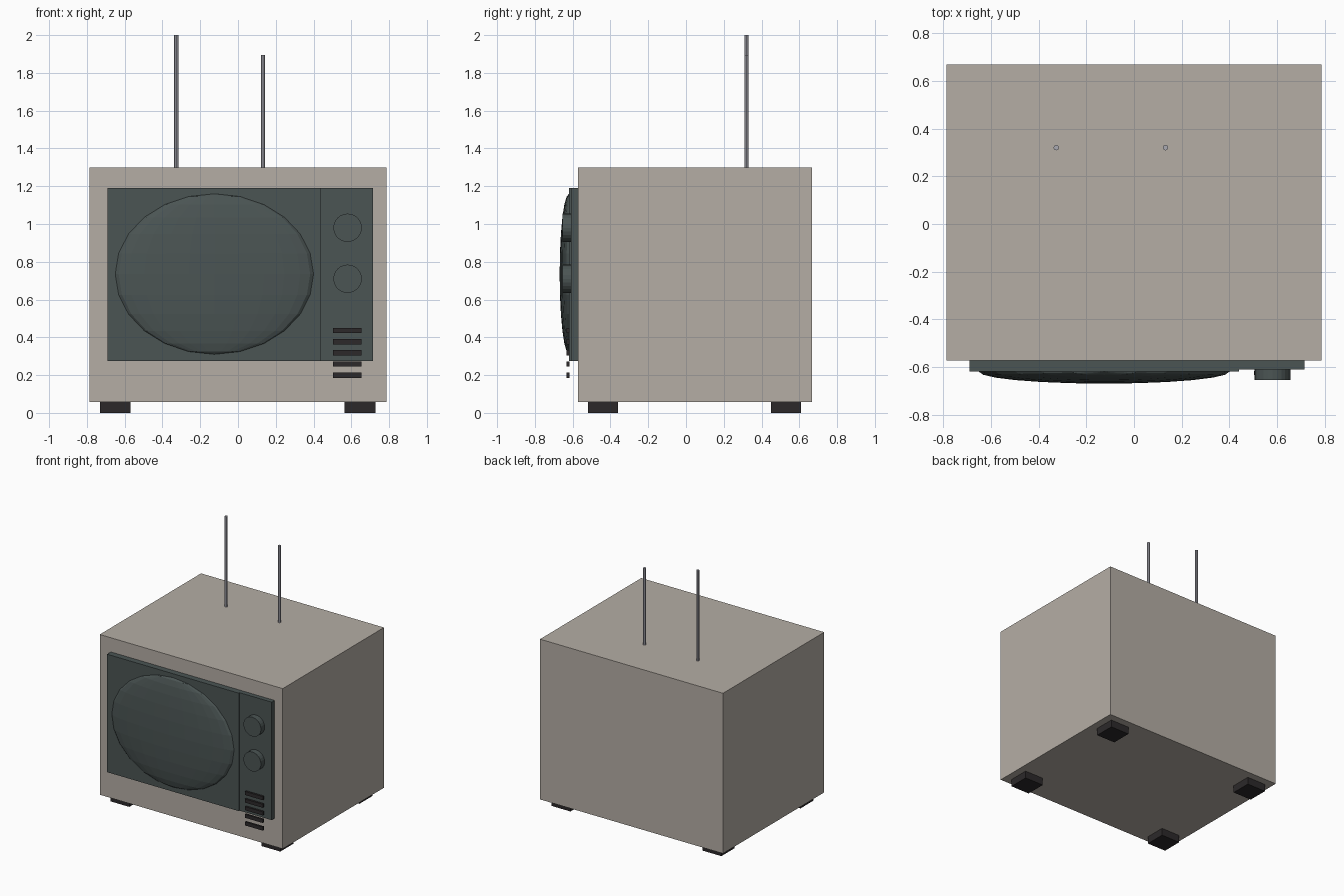
import bpy
import math

if "Cube" in bpy.data.objects:
    bpy.data.objects.remove(bpy.data.objects["Cube"])


def material(name, rgb):
    m = bpy.data.materials.new(name)
    m.use_nodes = True
    m.diffuse_color = (*rgb, 1)
    m.node_tree.nodes["Principled BSDF"].inputs["Base Color"].default_value = (*rgb, 1)
    return m


BEIGE = material("warm grey casing", (0.46, 0.42, 0.375))
SLATE = material("dark slate", (0.07, 0.09, 0.088))
BLACK = material("soft black", (0.025, 0.022, 0.023))
METAL = material("pale metal", (0.40, 0.40, 0.45))


def finish(name, mat):
    ob = bpy.context.object
    ob.name = name
    ob.data.materials.append(mat)
    return ob


def box(name, mat, x, y, z):
    """Box from (min, max) ranges on each axis."""
    bpy.ops.mesh.primitive_cube_add(size=1)
    ob = finish(name, mat)
    ob.location = [sum(r) / 2 for r in (x, y, z)]
    ob.scale = [r[1] - r[0] for r in (x, y, z)]


def rod(name, mat, sides, radius, depth, centre, tilt=0):
    bpy.ops.mesh.primitive_cylinder_add(vertices=sides, radius=radius, depth=depth,
                                        location=centre, rotation=(tilt, 0, 0))
    finish(name, mat)


# Casing and the two front panels
box("casing", BEIGE, (-0.785, 0.785), (-0.573, 0.668), (0.057, 1.3))
box("screen_panel", SLATE, (-0.69, 0.44), (-0.619, -0.57), (0.275, 1.19))
box("control_panel", SLATE, (0.44, 0.715), (-0.609, -0.57), (0.275, 1.19))

# Bulging screen: a flattened faceted sphere half sunk into its panel
bpy.ops.mesh.primitive_uv_sphere_add(segments=24, ring_count=12, radius=1,
                                     location=(-0.125, -0.619, 0.735))
screen = finish("screen", SLATE)
screen.scale = (0.525, 0.05, 0.425)

# Control knobs
for name, z in (("upper_knob", 0.98), ("lower_knob", 0.71)):
    rod(name, SLATE, 24, 0.075, 0.048, (0.58, -0.63, z), math.pi / 2)

# Speaker slats
for i in range(5):
    z = 0.2 + i * 0.059
    box(f"speaker_slat_{i + 1}", BLACK, (0.502, 0.655), (-0.632, -0.617), (z - 0.014, z + 0.014))

# Feet
for side, x in (("left", 0.646), ("right", -0.65)):
    for end, y in (("front", -0.44), ("back", 0.53)):
        box(f"{end}_{side}_foot", BLACK, (x - 0.081, x + 0.081), (y - 0.08, y + 0.08), (0, 0.057))

# Antenna rods
for side, x, top in (("right", -0.326, 2.0), ("left", 0.132, 1.895)):
    rod(f"{side}_antenna", METAL, 8, 0.0115, top - 1.29, (x, 0.32, (top + 1.29) / 2))
